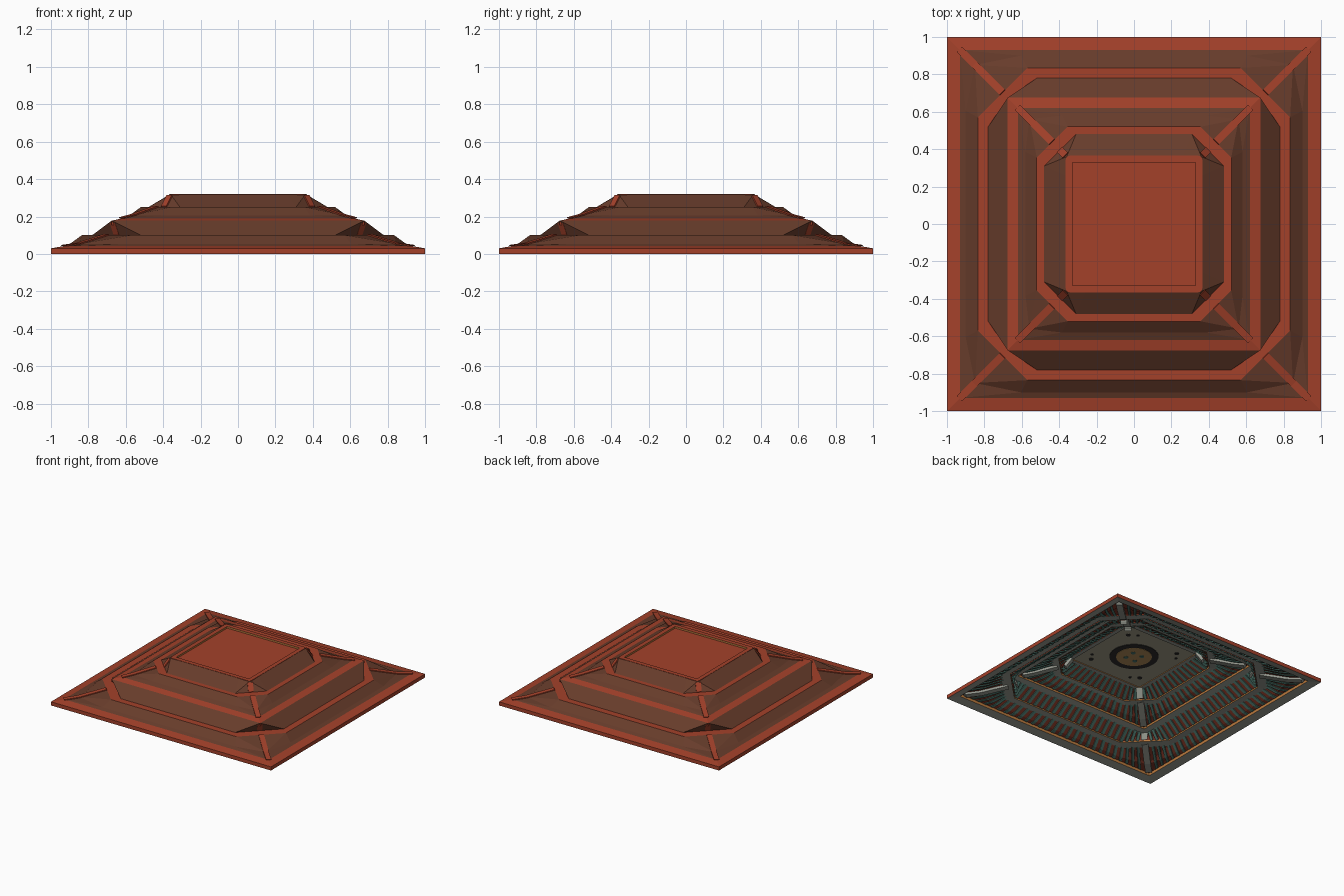
import bpy, bmesh, math
from mathutils import Vector

cube = bpy.data.objects.get("Cube")
if cube:
    bpy.data.objects.remove(cube)


def material(name, rgb):
    lin = [((v / 255 + 0.055) / 1.055) ** 2.4 for v in rgb] + [1]
    m = bpy.data.materials.new(name)
    m.use_nodes = True
    m.diffuse_color = lin
    m.node_tree.nodes["Principled BSDF"].inputs["Base Color"].default_value = lin
    return m


RED = material("red_wood", (164, 65, 42))
BROWN = material("brown_panel", (103, 60, 43))
DARK = material("dark_red_lining", (124, 52, 37))
TEAL = material("teal_rafter", (76, 116, 106))
GREY = material("grey_green_beam", (150, 153, 143))
STONE = material("warm_grey_ceiling", (160, 154, 133))
GOLD = material("gold_trim", (186, 122, 62))
BRONZE = material("olive_bronze", (176, 140, 88))
BLACK = material("black_ornament", (44, 43, 42))


def finish(name, bm, mats, rule=None, closed=True):
    if closed:
        bmesh.ops.recalc_face_normals(bm, faces=bm.faces)
    bm.normal_update()
    if rule:
        for f in bm.faces:
            f.material_index = rule(f)
    me = bpy.data.meshes.new(name)
    bm.to_mesh(me)
    bm.free()
    for m in mats:
        me.materials.append(m)
    ob = bpy.data.objects.new(name, me)
    bpy.context.collection.objects.link(ob)


def spin(v, k):
    x, y, z = v
    for _ in range(k):
        x, y = -y, x
    return Vector((x, y, z))


# A section is (side distance, chamfer point, diagonal point, height).
def section_verts(bm, sec):
    a, c, d, z = sec
    return [bm.verts.new(spin(p, k)) for k in range(4)
            for p in ((a, -c, z), (a, c, z), (d, d, z))]


def quads(bm, lo, hi):
    for i in range(len(lo)):
        j = (i + 1) % len(lo)
        bm.faces.new((lo[i], lo[j], hi[j], hi[i]))


# Open sheet whose corner quads are split along their outward diagonal
def sheet(bm, sections):
    riser = len(sections) == 2
    rows = [section_verts(bm, s) for s in sections]
    for lo, hi in zip(rows, rows[1:]):
        for i in range(len(lo)):
            j = (i + 1) % len(lo)
            if i % 3 == 0:
                bm.faces.new((lo[i], lo[j], hi[j], hi[i]))
            elif (i % 3 == 1) == riser:
                bm.faces.new((lo[i], lo[j], hi[j]))
                bm.faces.new((lo[i], hi[j], hi[i]))
            else:
                bm.faces.new((lo[i], lo[j], hi[i]))
                bm.faces.new((lo[j], hi[j], hi[i]))


def beam(bm, pts, side, width, depth):
    s = Vector(side).normalized() * width / 2
    rows = [[bm.verts.new(p + o) for o in (-s, s, s + depth, depth - s)] for p in pts]
    for r, q in zip(rows, rows[1:]):
        quads(bm, r, q)
    bm.faces.new(rows[0])
    bm.faces.new(rows[-1])


# Frames: red above, grey below, gold on the thin inner edge
def frame_rule(f):
    n, c = f.normal, f.calc_center_median()
    if n.z < -0.5:
        return 1
    return 2 if n.z < 0.5 and n.x * c.x + n.y * c.y < 0 else 0


def frame(name, outer, inner, top, inner_top, bottom, inner_bottom):
    bm = bmesh.new()
    rows = [section_verts(bm, s) for s in ((*outer, bottom), (*outer, top),
                                           (*inner, inner_top), (*inner, inner_bottom))]
    for lo, hi in zip(rows, rows[1:] + rows[:1]):
        quads(bm, lo, hi)
    finish(name, bm, [RED, GREY, GOLD], frame_rule)


frame("base_frame", (1, 0.66, 1), (0.93, 0.62, 0.93), 0.03, 0.042, 0, 0.014)
frame("lower_octagon_frame", (0.835, 0.57, 0.7025), (0.78, 0.52, 0.65), 0.10, 0.10, 0.078, 0.084)
frame("middle_square_frame", (0.675, 0.5, 0.675), (0.62, 0.41, 0.62), 0.178, 0.19, 0.155, 0.168)
frame("upper_octagon_frame", (0.52, 0.355, 0.4375), (0.48, 0.31, 0.395), 0.25, 0.25, 0.228, 0.235)
frame("top_frame", (0.365, 0.345, 0.36), (0.33, 0.29, 0.33), 0.32, 0.32, 0.29, 0.29)

# Each tier: sections, rafter count, hip length
tiers = {
    "lower_cove": ([(0.93, 0.62, 0.93, 0.042), (0.90, 0.605, 0.85, 0.053),
                    (0.835, 0.57, 0.7025, 0.10)], 26, 1),
    "lower_riser": ([(0.78, 0.52, 0.65, 0.10), (0.675, 0.5, 0.675, 0.178)], 24, 0.75),
    "upper_cove": ([(0.62, 0.41, 0.62, 0.19), (0.58, 0.385, 0.56, 0.206),
                    (0.52, 0.355, 0.4375, 0.25)], 18, 1),
    "upper_riser": ([(0.48, 0.31, 0.395, 0.25), (0.365, 0.26, 0.36, 0.318)], 15, 0.85),
}


def fan_point(sec, s, split=0.66):
    a, c, d, z = sec
    t = abs(s)
    if t <= split:
        return Vector((a, s / split * c, z))
    k = (t - split) / (1 - split)
    return Vector((a + (d - a) * k, math.copysign(c + (d - c) * k, s), z))


for name, (secs, count, reach) in tiers.items():
    # Outer sheet
    bm = bmesh.new()
    sheet(bm, secs)
    finish(name + "_roof", bm, [BROWN], closed=False)

    # Inner sheet, facing down
    inner = [(a - 0.009, c - 0.004, d - 0.009, z - 0.012) for a, c, d, z in secs]
    bm = bmesh.new()
    sheet(bm, inner)
    bmesh.ops.reverse_faces(bm, faces=bm.faces)
    finish(name + "_lining", bm, [DARK], closed=False)

    # Rafters fanning along the four sides
    bm = bmesh.new()
    for k in range(4):
        for i in range(count):
            s = 0.93 * (2 * (i + 0.5) / count - 1)
            pts = [spin(fan_point(sec, s), k) for sec in inner]
            beam(bm, pts, spin((0, 1, 0), k), 0.026, spin((-0.005, 0, -0.006), k))
    finish(name + "_rafters", bm, [TEAL])

    # Diagonal hip beams: red outside, grey inside
    hips, ribs = bmesh.new(), bmesh.new()
    for k in range(4):
        side = spin((-1, 1, 0), k)
        pts = [spin((d, d, z), k) for a, c, d, z in secs]
        pts[-1] = pts[-2].lerp(pts[-1], reach)
        beam(hips, pts, side, 0.04, spin((0.003, 0.003, 0.006), k))
        pts = [spin((d - 0.012, d - 0.012, z), k) for a, c, d, z in inner]
        beam(ribs, pts, side, 0.05, spin((-0.012, -0.012, -0.016), k))
    finish(name + "_hips", hips, [RED])
    finish(name + "_corner_beams", ribs, [GREY])

# Central ceiling panel, red above and stone below
bm = bmesh.new()
bmesh.ops.create_cube(bm, size=1)
for v in bm.verts:
    v.co = Vector((v.co.x * 0.66, v.co.y * 0.66, 0.301 + v.co.z * 0.01))
finish("ceiling_panel", bm, [RED, STONE], lambda f: int(f.normal.z < -0.5))


# Round ornaments hung under the panel
def disc(bm, x, y, r, z, seg=32):
    ret = bmesh.ops.create_cone(bm, cap_ends=True, segments=seg, radius1=r, radius2=r, depth=0.006)
    bmesh.ops.translate(bm, verts=ret["verts"], vec=(x, y, z))


for name, r, z, m in (("medallion_ring", 0.185, 0.295, BLACK),
                      ("medallion_disc", 0.135, 0.293, BRONZE)):
    bm = bmesh.new()
    disc(bm, 0, 0, r, z)
    finish(name, bm, [m])

bm = bmesh.new()
for i in range(4):
    a = math.tau * (i + 0.5) / 4
    disc(bm, 0.06 * math.cos(a), 0.06 * math.sin(a), 0.018, 0.291, 10)
finish("medallion_inlays", bm, [TEAL])

bm = bmesh.new()
for k in range(4):
    for x, y, r in ((0.24, 0.22, 0.018), (0.18, 0.26, 0.012)):
        p = spin((x, y, 0.295), k)
        disc(bm, p.x, p.y, r, p.z, 10)
finish("corner_ornaments", bm, [BLACK])
